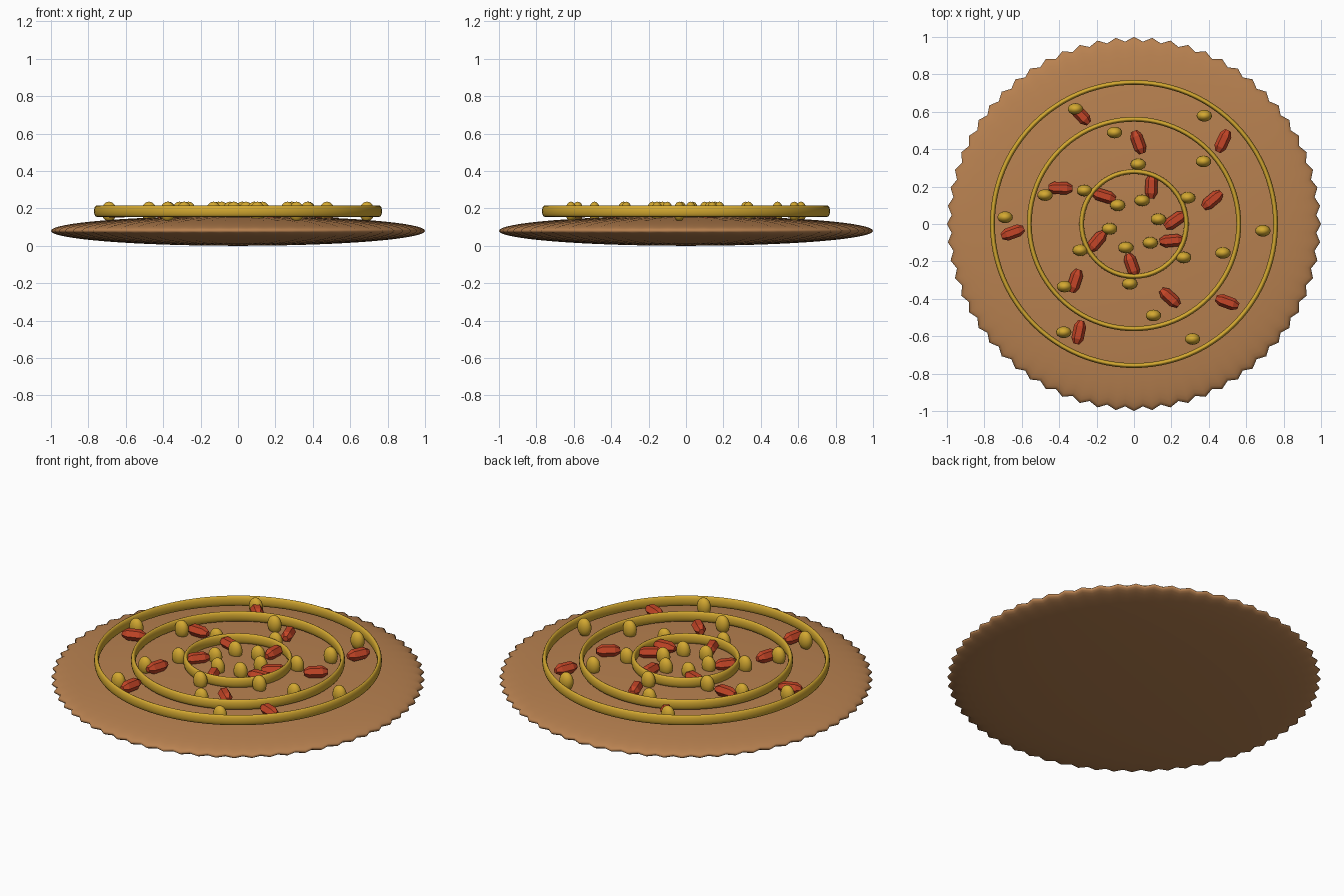
import bpy
import bmesh
from math import sin, cos, pi, radians
from mathutils import Matrix

cube = bpy.data.objects.get("Cube")
if cube:
    bpy.data.objects.remove(cube)


def make_material(name, rgb):
    mat = bpy.data.materials.new(name)
    mat.use_nodes = True
    mat.diffuse_color = (*rgb, 1)
    mat.node_tree.nodes["Principled BSDF"].inputs["Base Color"].default_value = (*rgb, 1)
    return mat


CRUST = make_material("baked crust", (0.48, 0.22, 0.08))
GOLD = make_material("golden yellow", (0.65, 0.39, 0.03))
RED = make_material("chili red", (0.56, 0.06, 0.02))


def finish(bm, name, mat, smooth, place=Matrix()):
    """Turn a bmesh into a coloured, shaded object."""
    bmesh.ops.recalc_face_normals(bm, faces=bm.faces)
    for face in bm.faces:
        face.smooth = smooth
    mesh = bpy.data.meshes.new(name)
    bm.to_mesh(mesh)
    bm.free()
    mesh.materials.append(mat)
    obj = bpy.data.objects.new(name, mesh)
    obj.matrix_world = place
    bpy.context.collection.objects.link(obj)
    return obj


def polar(radius, degrees, z):
    a = radians(degrees)
    return Matrix.Translation((radius * cos(a), radius * sin(a), z))


def bridge(bm, a, b):
    for i in range(len(a)):
        j = (i + 1) % len(a)
        bm.faces.new((a[i], a[j], b[j], b[i]))


# Crust: flattened ball whose rim is crimped into teeth
TEETH = 64
bm = bmesh.new()
bmesh.ops.create_uvsphere(bm, u_segments=TEETH * 2, v_segments=32, radius=1)
for v in bm.verts:
    angle = math_angle = Matrix.Identity(2) and v.co.xy.angle_signed((1, 0), 0) if v.co.xy.length > 0.001 else 0
    flute = 0.988 + 0.012 * cos(TEETH * angle)
    v.co = (v.co.x * flute, v.co.y * flute, 0.08 + 0.08 * v.co.z)
finish(bm, "crust", CRUST, True)

# Rings of sauce: tall, thin hoops
for name, radius in (("outer", 0.757), ("middle", 0.56), ("inner", 0.28)):
    bm = bmesh.new()
    loops = []
    for i in range(96):
        a = 2 * pi * i / 96
        loop = []
        for k in range(16):
            b = 2 * pi * k / 16
            r = radius + 0.013 * cos(b)
            loop.append(bm.verts.new((r * cos(a), r * sin(a), 0.03 * sin(b))))
        loops.append(loop)
    for i in range(96):
        bridge(bm, loops[i - 1], loops[i])
    finish(bm, name + "_sauce_ring", GOLD, True, Matrix.Translation((0, 0, 0.185)))

# Kernels: upright ellipsoids, six to a circle
for radius, start in ((0.69, -3), (0.5, 42), (0.32, 26), (0.133, 11)):
    for i in range(6):
        bm = bmesh.new()
        bmesh.ops.create_uvsphere(bm, u_segments=20, v_segments=12, radius=1,
                                  matrix=Matrix.Diagonal((0.041, 0.031, 0.053, 1)))
        finish(bm, "kernel", GOLD, True, polar(radius, start + 60 * i, 0.183))


# Pepper pieces: faceted six-sided chunks with tapered ends
def pepper_piece(radius, degrees, turn):
    bm = bmesh.new()
    loops = []
    for x, r in ((-0.064, 0.016), (-0.035, 0.033), (0.035, 0.033), (0.064, 0.016)):
        loops.append([bm.verts.new((x, r * cos(k * pi / 3), r * sin(k * pi / 3)))
                      for k in range(6)])
    for a, b in zip(loops, loops[1:]):
        bridge(bm, a, b)
    bm.faces.new(loops[0])
    bm.faces.new(loops[-1])
    place = polar(radius, degrees, 0.18) @ Matrix.Rotation(radians(turn), 4, "Z")
    finish(bm, "pepper_piece", RED, False, place)


# Each circle lists (position angle, turn)
PEPPERS = {
    0.65: ((43, 65), (116, -47), (184, 20), (243, 78), (320, -20)),
    0.438: ((17, 40), (87, -70), (154, -2), (224, 72), (296, -42)),
    0.22: ((5, 35), (65, 88), (137, -17), (205, 50), (267, -70), (336, 5)),
}
for radius, pieces in PEPPERS.items():
    for degrees, turn in pieces:
        pepper_piece(radius, degrees, turn)
